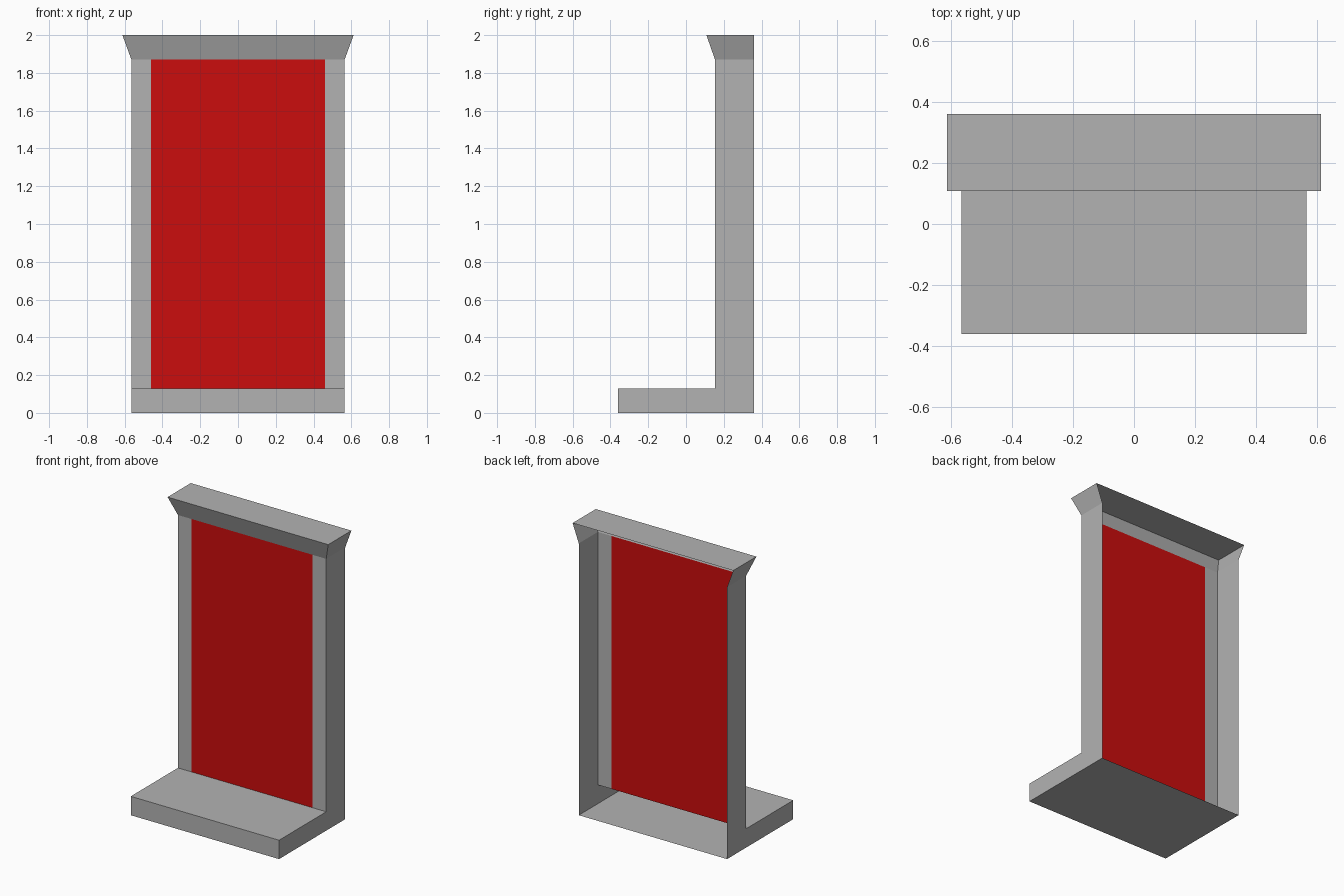
import bpy

if "Cube" in bpy.data.objects:
    bpy.data.objects.remove(bpy.data.objects["Cube"], do_unlink=True)


def make_material(name, colour):
    mat = bpy.data.materials.new(name)
    mat.use_nodes = True
    mat.diffuse_color = colour
    mat.node_tree.nodes["Principled BSDF"].inputs["Base Color"].default_value = colour
    return mat


GREY = make_material("stone grey", (0.45, 0.45, 0.45, 1))
RED = make_material("panel red", (0.6, 0.004, 0.004, 1))

# Main dimensions
HALF_W, PANEL_W, CROWN_W = 0.565, 0.46, 0.612
BACK, FRONT, WALL, CROWN_Y = 0.36, -0.36, 0.153, 0.108
STEP, NECK, TOP = 0.13, 1.872, 2.0


def sheet_object(name, faces, mat):
    """Join flat sheets, each given by its corner points, into one object."""
    verts = [p for face in faces for p in face]
    index, start = [], 0
    for face in faces:
        index.append(range(start, start + len(face)))
        start += len(face)
    mesh = bpy.data.meshes.new(name)
    mesh.from_pydata(verts, [], [list(i) for i in index])
    mesh.materials.append(mat)
    obj = bpy.data.objects.new(name, mesh)
    bpy.context.collection.objects.link(obj)
    return obj


def strip(x0, x1, a, b):
    """Sheet spanning x0..x1 between two (y, z) profile points."""
    return [(x0, *a), (x1, *a), (x1, *b), (x0, *b)]


def side(s, profile):
    """End sheet in the y-z plane, facing outward on side s."""
    pts = [(s * HALF_W, y, z) for y, z in profile]
    return pts if s > 0 else pts[::-1]


# Hollow plinth: floor, front and step, with ends, open at the back
plinth = [strip(-HALF_W, HALF_W, (BACK, 0), (FRONT, 0)),
          strip(-HALF_W, HALF_W, (FRONT, 0), (FRONT, STEP)),
          strip(-HALF_W, HALF_W, (FRONT, STEP), (WALL, STEP))]
plinth[0].reverse()
plinth += [side(s, [(FRONT, 0), (BACK, 0), (BACK, STEP), (FRONT, STEP)]) for s in (1, -1)]
sheet_object("plinth", plinth, GREY)

# Side posts: a front strip and an outer wall each
for s, label in ((1, "left"), (-1, "right")):
    x0, x1 = sorted((s * PANEL_W, s * HALF_W))
    sheet_object(label + "_post", [
        strip(x0, x1, (WALL, STEP), (WALL, NECK)),
        side(s, [(WALL, STEP), (BACK, STEP), (BACK, NECK), (WALL, NECK)])], GREY)

# Red panel between the posts
sheet_object("panel", [strip(-PANEL_W, PANEL_W, (WALL, STEP), (WALL, NECK))], RED)

# Flared crown: sloping front and ends with a flat top
crown = [[(-HALF_W, WALL, NECK), (HALF_W, WALL, NECK), (CROWN_W, CROWN_Y, TOP), (-CROWN_W, CROWN_Y, TOP)],
         strip(-CROWN_W, CROWN_W, (CROWN_Y, TOP), (BACK, TOP))]
for s in (1, -1):
    end = [(s * HALF_W, WALL, NECK), (s * HALF_W, BACK, NECK),
           (s * CROWN_W, BACK, TOP), (s * CROWN_W, CROWN_Y, TOP)]
    crown.append(end if s > 0 else end[::-1])
sheet_object("crown", crown, GREY)
